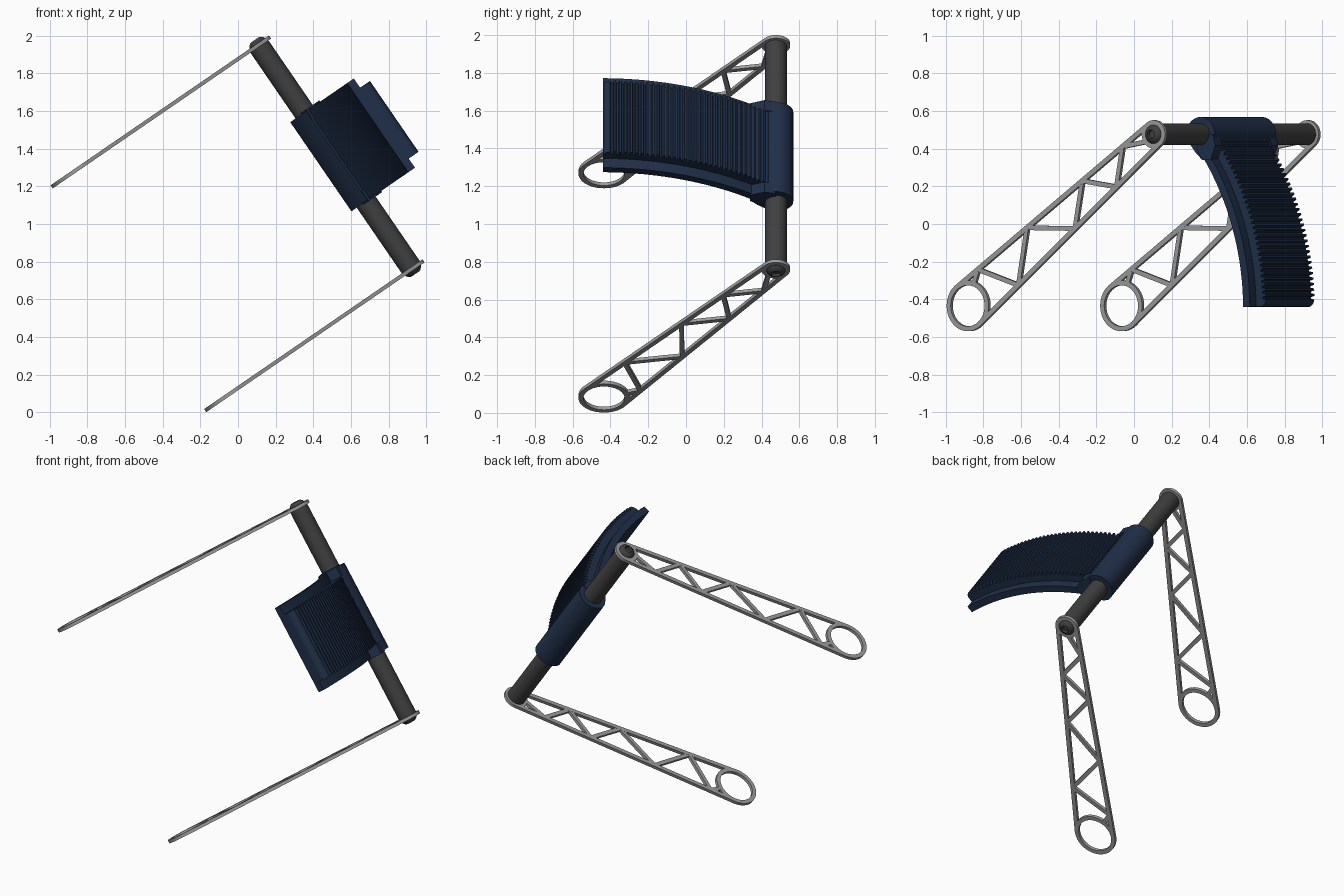
import bpy, bmesh, math
from mathutils import Matrix, Vector

if "Cube" in bpy.data.objects:
    bpy.data.objects.remove(bpy.data.objects["Cube"])

# Local frame: Z runs along the bar, X/Y lie in the plane of the arms
FRAME = Matrix.Translation((0.5155, 0.476, 1.356)) @ Matrix.Rotation(math.radians(-34.45), 4, 'Y')


def material(name, rgb):
    m = bpy.data.materials.new(name)
    m.diffuse_color = (*rgb, 1)
    m.use_nodes = True
    m.node_tree.nodes["Principled BSDF"].inputs["Base Color"].default_value = m.diffuse_color
    return m


STEEL = material("steel", (0.33, 0.33, 0.33))
DARK = material("dark_metal", (0.05, 0.05, 0.05))
BLUE = material("navy", (0.014, 0.028, 0.065))


def prism(bm, pts, z0, z1):
    lo = [bm.verts.new((x, y, z0)) for x, y in pts]
    hi = [bm.verts.new((x, y, z1)) for x, y in pts]
    bm.faces.new(lo[::-1])
    bm.faces.new(hi)
    n = len(pts)
    for i in range(n):
        j = (i + 1) % n
        bm.faces.new((lo[i], lo[j], hi[j], hi[i]))


def lathe(bm, profile, centre=(0, 0), n=40, closed=False):
    rings = []
    for r, z in profile:
        rings.append([bm.verts.new((centre[0] + r * math.cos(2 * math.pi * i / n),
                                    centre[1] + r * math.sin(2 * math.pi * i / n), z)) for i in range(n)])
    pairs = list(zip(rings, rings[1:])) + ([(rings[-1], rings[0])] if closed else [])
    for a, b in pairs:
        for i in range(n):
            j = (i + 1) % n
            bm.faces.new((a[i], a[j], b[j], b[i]))
    if not closed:
        bm.faces.new(rings[0])
        bm.faces.new(rings[-1])


def annulus(bm, c, r_in, r_out, z0, z1):
    lathe(bm, [(r_in, z0), (r_out, z0), (r_out, z1), (r_in, z1)], c, 48, True)


def strut(bm, p, q, w, z0, z1):
    d = (q - p).normalized()
    s = Vector((-d.y, d.x)) * w / 2
    prism(bm, [p - s, q - s, q + s, p + s], z0, z1)


def finish(bm, name, mat, smooth=True):
    bmesh.ops.recalc_face_normals(bm, faces=bm.faces)
    me = bpy.data.meshes.new(name)
    bm.to_mesh(me)
    bm.free()
    ob = bpy.data.objects.new(name, me)
    bpy.context.collection.objects.link(ob)
    ob.matrix_world = FRAME
    me.materials.append(mat)
    if smooth:
        bpy.ops.object.select_all(action='DESELECT')
        ob.select_set(True)
        bpy.context.view_layer.objects.active = ob
        bpy.ops.object.shade_smooth_by_angle(angle=math.radians(30))
    return ob


# Truss arms: hub, end ring, two tapering rails and zigzag struts
RING = Vector((-1.195, -0.91))
L = RING.length
D = RING / L
P = Vector((D.y, -D.x))


def rail_point(t, side):
    return D * t + P * side * (0.062 + 0.060 * t / L)


ZIGZAG = [(0.20, 1), (0.361, -1), (0.516, 1), (0.707, -1), (0.95, 1), (1.179, -1), (1.335, 1)]

for name, zc in (("upper_arm", 0.72), ("lower_arm", -0.72)):
    bm = bmesh.new()
    z0, z1 = zc - 0.01, zc + 0.01
    annulus(bm, (0, 0), 0.043, 0.075, z0, z1)
    annulus(bm, RING, 0.109, 0.135, z0, z1)
    for side in (1, -1):
        strut(bm, rail_point(0, side), rail_point(L, side), 0.026, z0, z1)
    nodes = [D * 0.065] + [rail_point(t, s) for t, s in ZIGZAG] + [D * 1.40 + P * 0.073]
    for p, q in zip(nodes, nodes[1:]):
        strut(bm, p, q, 0.025, z0 + 0.0005, z1 - 0.0005)
    finish(bm, name, STEEL)

# Cross bar
bm = bmesh.new()
lathe(bm, [(0.058, -0.712), (0.058, 0.712)])
finish(bm, "cross_bar", DARK)

# Domed bolt heads with a socket
for name, s in (("upper_bolt", 1), ("lower_bolt", -1)):
    bm = bmesh.new()
    lathe(bm, [(r, s * z) for r, z in ((0.048, 0.70), (0.05, 0.731), (0.044, 0.741),
                                       (0.032, 0.751), (0.024, 0.753), (0.02, 0.738))])
    finish(bm, name, DARK)

# Sleeve round the bar, blending into the pad
bm = bmesh.new()
outline = [(0.092 * math.cos(math.pi * i / 20), 0.092 * math.sin(math.pi * i / 20)) for i in range(21)]
outline += [(-0.084, -0.025), (-0.062, -0.06), (-0.03, -0.1), (0.01, -0.135), (0.06, -0.11), (0.085, -0.06)]
prism(bm, outline, -0.287, 0.287)
finish(bm, "sleeve", BLUE)

# Square tabs at both ends of the sleeve, bracing the pad edges
for name, s in (("upper_tab", 1), ("lower_tab", -1)):
    bm = bmesh.new()
    prism(bm, [(-0.02, -0.08), (0.015, -0.137), (0.07, -0.137), (0.1, -0.06), (0.085, 0.0), (0.0, 0.0)],
          s * 0.23, s * 0.295)
    finish(bm, name, BLUE, smooth=False)

# Curved pad: a wide base plate and a narrower ribbed block
CX, CY = -1.115, -0.93


def arc(r, deg):
    a = math.radians(deg)
    return (CX + r * math.cos(a), CY + r * math.sin(a))


bm = bmesh.new()
angles = [0.6 + 36.5 * i / 24 for i in range(25)]
prism(bm, [arc(1.389, a) for a in angles] + [arc(1.432, a) for a in reversed(angles)], -0.287, 0.287)
finish(bm, "pad_base", BLUE)

# Ribbed block with a rounded plain tip
bm = bmesh.new()
TEETH, FIRST, LAST = 31, 2.2, 37.0
pitch = (LAST - FIRST) / TEETH
outer = [arc(1.462, 0.6), arc(1.478, 0.85), arc(1.489, 1.3), arc(1.495, 2.0)]
for i in range(TEETH):
    a = FIRST + i * pitch
    outer += [arc(r, a + f * pitch) for f, r in ((0.05, 1.475), (0.35, 1.475), (0.5, 1.497), (0.85, 1.497))]
prism(bm, [arc(1.425, a) for a in reversed(angles)] + outer, -0.228, 0.228)
finish(bm, "pad_ribs", BLUE, smooth=False)
